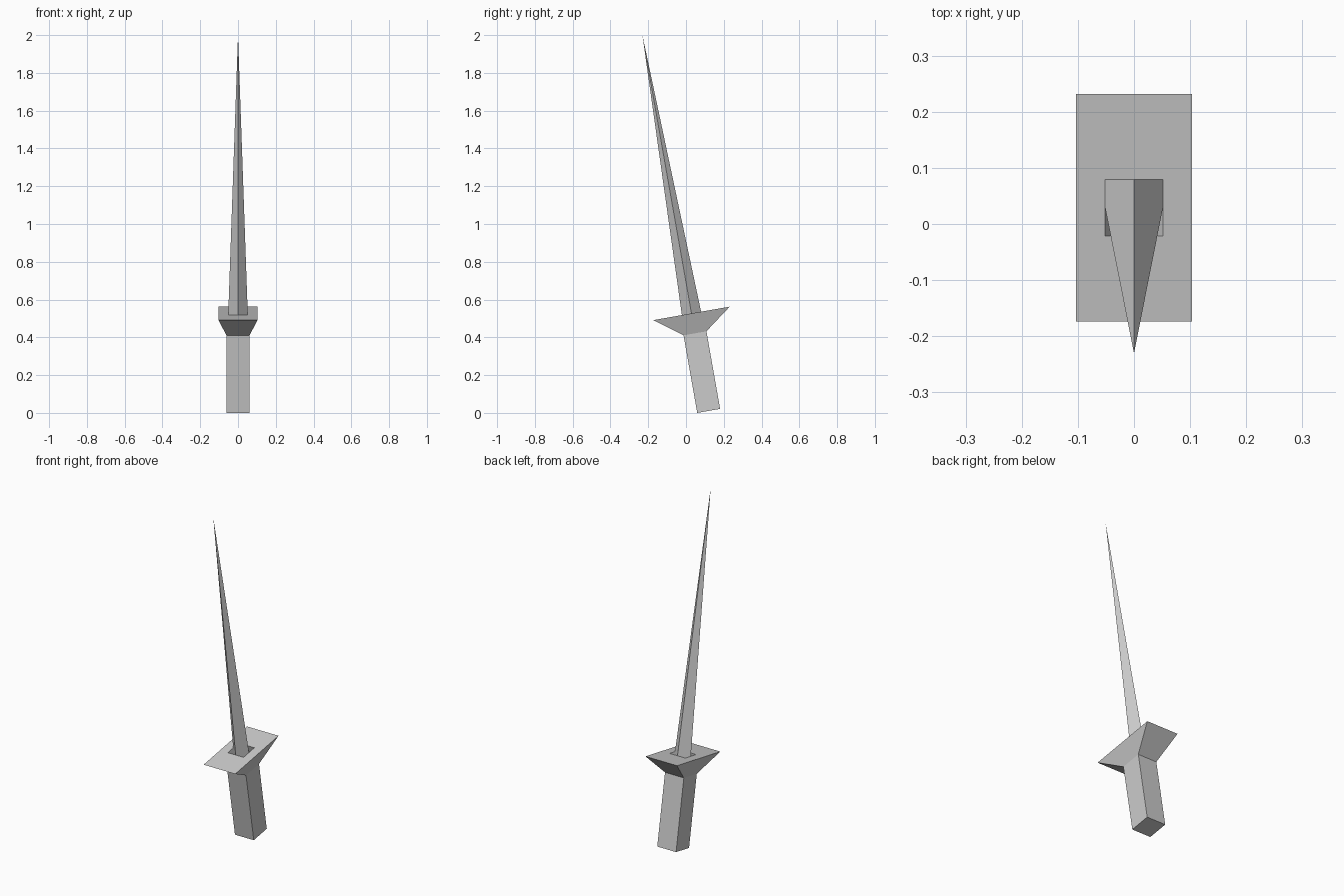
import bpy, bmesh, math
from mathutils import Matrix

if "Cube" in bpy.data.objects:
    bpy.data.objects.remove(bpy.data.objects["Cube"])

# The whole sword is built upright, then leaned 10 degrees toward the front
LEAN = Matrix.Translation((0, 0.12, 0.0107)) @ Matrix.Rotation(math.radians(10), 4, 'X')
GRIP, SOCKET = 0.0615, 0.0515        # half widths
GRIP_TOP, GUARD_TOP, TIP = 0.417, 0.524, 2.02


def rect(bm, hx, hy, z):
    return [bm.verts.new((x * hx, y * hy, z)) for x, y in ((-1, -1), (1, -1), (1, 1), (-1, 1))]


def bridge(bm, a, b):
    for i in range(4):
        j = (i + 1) % 4
        bm.faces.new((a[i], a[j], b[j], b[i]))


def finish(bm, name):
    mesh = bpy.data.meshes.new(name)
    bm.transform(LEAN)
    bm.to_mesh(mesh)
    bm.free()
    obj = bpy.data.objects.new(name, mesh)
    bpy.context.collection.objects.link(obj)
    return obj


# Grip: square bar, closed at the bottom
bm = bmesh.new()
low, high = rect(bm, GRIP, GRIP, 0), rect(bm, GRIP, GRIP, GRIP_TOP)
bm.faces.new(low[::-1])
bridge(bm, low, high)
finish(bm, "grip")

# Guard: flares out from the grip, flat top with a square socket for the blade
bm = bmesh.new()
low = rect(bm, GRIP, GRIP, GRIP_TOP)
rim = rect(bm, 0.103, 0.2055, GUARD_TOP)
socket = rect(bm, SOCKET, SOCKET, GUARD_TOP)
bridge(bm, low, rim)
bridge(bm, rim, socket)
finish(bm, "guard")

# Blade: diamond spike; each face also takes in one corner of the socket
bm = bmesh.new()
corners = rect(bm, SOCKET, SOCKET, GUARD_TOP)
mids = [bm.verts.new((corners[i].co + corners[(i + 1) % 4].co) / 2) for i in range(4)]
tip = bm.verts.new((0, 0, TIP))
for i in range(4):
    bm.faces.new((mids[i - 1], corners[i], mids[i], tip))
finish(bm, "blade")
